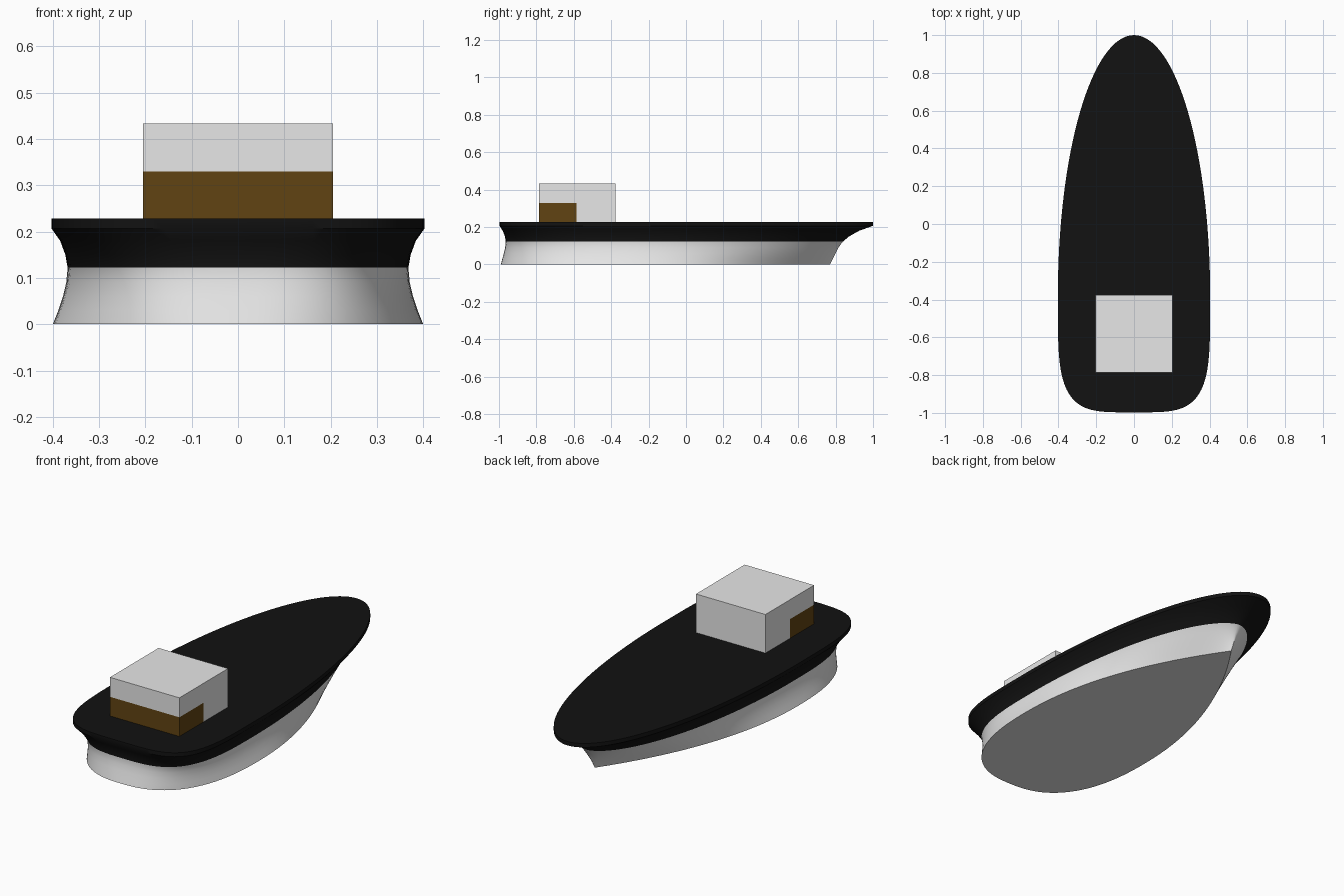
import bpy
import bmesh
from math import sin, cos, pi, radians

old = bpy.data.objects.get("Cube")
if old:
    bpy.data.objects.remove(old, do_unlink=True)


def material(name, rgb):
    mat = bpy.data.materials.new(name)
    mat.use_nodes = True
    mat.diffuse_color = (*rgb, 1)
    mat.node_tree.nodes["Principled BSDF"].inputs["Base Color"].default_value = (*rgb, 1)
    return mat


WHITE = material("light_grey", (0.8, 0.8, 0.8))
BLACK = material("black", (0.006, 0.006, 0.006))
BROWN = material("dark_brown", (0.12, 0.057, 0.006))


def add_object(name, bm, mats):
    bmesh.ops.recalc_face_normals(bm, faces=bm.faces)
    mesh = bpy.data.meshes.new(name)
    bm.to_mesh(mesh)
    bm.free()
    for mat in mats:
        mesh.materials.append(mat)
    obj = bpy.data.objects.new(name, mesh)
    bpy.context.collection.objects.link(obj)
    return obj


# Hull: closed waterlines lofted from keel plane to deck
SEGMENTS = 128
MID = -0.38          # station of greatest beam
PAINT_LINE = 0.122   # height where the black topsides begin


def waterline(z, beam, bow, stern, bow_power, stern_power):
    """Pointed bow (higher power is finer) and a squarish rounded stern."""
    points = []
    for i in range(SEGMENTS):
        a = 2 * pi * i / SEGMENTS
        s, c = sin(a), cos(a)
        side = 1 if s >= 0 else -1
        if c >= 0:
            x = beam * abs(s) ** bow_power
            y = MID + (bow - MID) * c
        else:
            x = beam * abs(s) ** (2 / stern_power)
            y = MID + (stern - MID) * abs(c) ** (2 / stern_power)
        points.append((side * x, y, z))
    return points


# z, half beam, bow y, stern y, bow power, stern power
sections = [
    (0.0, 0.400, 0.77, -0.99, 2.0, 2.5),
    (0.03, 0.388, 0.785, -0.982, 1.72, 2.65),
    (0.06, 0.378, 0.80, -0.974, 1.47, 2.8),
    (0.09, 0.371, 0.815, -0.967, 1.27, 3.0),
    (PAINT_LINE, 0.368, 0.838, -0.964, 1.12, 3.2),
    (0.15, 0.373, 0.872, -0.968, 1.06, 3.5),
    (0.18, 0.384, 0.925, -0.98, 1.02, 3.9),
    (0.207, 0.403, 1.0, -0.997, 1.0, 4.2),
    (0.228, 0.403, 1.0, -0.997, 1.0, 4.2),
]
bm = bmesh.new()
rings = [[bm.verts.new(p) for p in waterline(*s)] for s in sections]
for low, high in zip(rings, rings[1:]):
    for i in range(SEGMENTS):
        j = (i + 1) % SEGMENTS
        bm.faces.new((low[i], low[j], high[j], high[i]))
bm.faces.new(rings[0])
bm.faces.new(rings[-1])
for face in bm.faces:
    face.material_index = int(face.calc_center_median().z > PAINT_LINE)
hull = add_object("hull", bm, [WHITE, BLACK])
bpy.context.view_layer.objects.active = hull
hull.select_set(True)
bpy.ops.object.shade_smooth_by_angle(angle=radians(35))

# Cabin: a plain box with a brown lower front block
LEFT, FRONT, BACK, BASE, ROOF = 0.205, -0.787, -0.377, 0.226, 0.434
SPLIT_Y, SPLIT_Z = -0.585, 0.33
bm = bmesh.new()
bmesh.ops.create_cube(bm, size=1)
for v in bm.verts:
    v.co = (LEFT if v.co.x > 0 else -LEFT,
            BACK if v.co.y > 0 else FRONT,
            ROOF if v.co.z > 0 else BASE)
for point, normal in (((0, SPLIT_Y, 0), (0, 1, 0)), ((0, 0, SPLIT_Z), (0, 0, 1))):
    bmesh.ops.bisect_plane(bm, geom=bm.verts[:] + bm.edges[:] + bm.faces[:],
                           plane_co=point, plane_no=normal)
for face in bm.faces:
    c = face.calc_center_median()
    face.material_index = int(c.y < SPLIT_Y and c.z < SPLIT_Z)
add_object("cabin", bm, [WHITE, BROWN])
